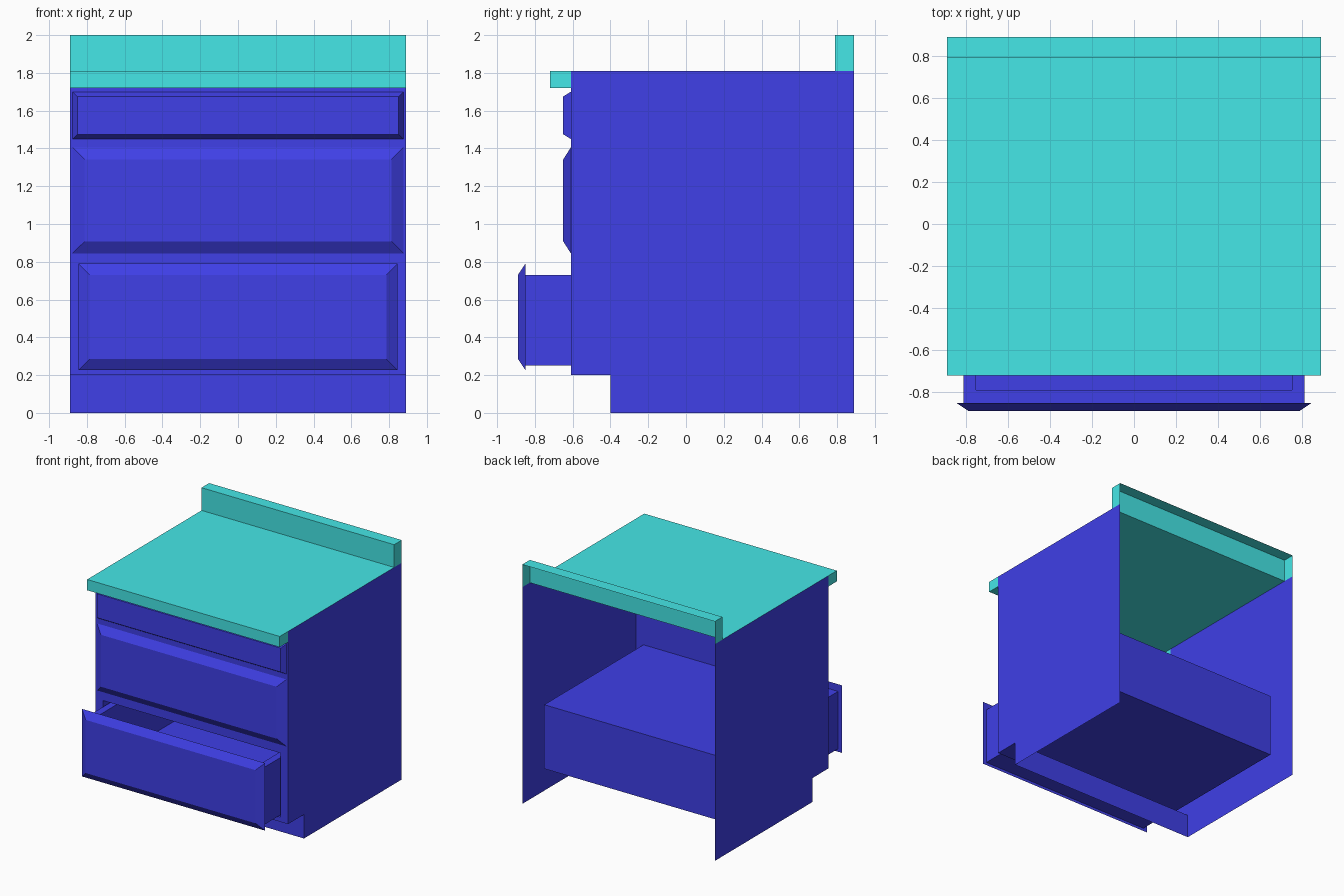
import bpy

if "Cube" in bpy.data.objects:
    bpy.data.objects.remove(bpy.data.objects["Cube"])

W = 0.89  # half width of the cabinet


def material(name, rgb):
    m = bpy.data.materials.new(name)
    m.diffuse_color = (*rgb, 1)
    m.use_nodes = True
    m.node_tree.nodes["Principled BSDF"].inputs["Base Color"].default_value = m.diffuse_color
    return m


BLUE = material("blue", (0.05, 0.05, 0.8))
TEAL = material("teal", (0.06, 0.8, 0.8))


def build(name, faces, mat):
    """Make a flat-shaded object from faces given as point lists, sharing equal points."""
    index, polys = {}, []
    for face in faces:
        polys.append([index.setdefault(p, len(index)) for p in face])
    mesh = bpy.data.meshes.new(name)
    mesh.from_pydata(list(index), [], polys)
    mesh.materials.append(mat)
    obj = bpy.data.objects.new(name, mesh)
    bpy.context.collection.objects.link(obj)
    return obj


def sweep(profile):
    """Strip of faces across the full width along a (y, z) profile."""
    return [[(-W, *a), (W, *a), (W, *b), (-W, *b)] for a, b in zip(profile, profile[1:])]


def ends(outline):
    """The same (y, z) outline on the right and left side."""
    return [[(W, *p) for p in outline], [(-W, *p) for p in reversed(outline)]]


def upright(y, hw, z0, z1):
    return [(-hw, y, z0), (hw, y, z0), (hw, y, z1), (-hw, y, z1)]


def level(z, hw, y0, y1):
    return [(-hw, y0, z), (hw, y0, z), (hw, y1, z), (-hw, y1, z)]


def bridge(rings, start=True, end=True):
    """Join rectangles in order, with optional caps."""
    faces = []
    for a, b in zip(rings, rings[1:]):
        faces += [[a[i], a[(i + 1) % 4], b[(i + 1) % 4], b[i]] for i in range(4)]
    if start:
        faces.append(rings[0][::-1])
    if end:
        faces.append(rings[-1])
    return faces


# Side panels with the toe notch, open at the back
build("side_panels", ends([(-0.40, 0), (0.89, 0), (0.89, 1.81), (-0.61, 1.81),
                           (-0.61, 0.2), (-0.40, 0.2)]), BLUE)

# Toe kick and the underside in front of it
build("toe_kick", [f[::1] for f in sweep([(-0.40, 0), (-0.40, 0.2), (-0.61, 0.2)])], BLUE)

# Cabinet front with the housing of the open drawer behind it
build("front_and_housing",
      bridge([upright(-0.61, W, 0.2, 1.72), upright(-0.61, 0.82, 0.24, 0.775),
              upright(0.70, 0.82, 0.24, 0.775)], start=False), BLUE)

# Worktop with front lip and raised rear edge
build("worktop",
      sweep([(-0.61, 1.72), (-0.72, 1.72), (-0.72, 1.81), (0.79, 1.81), (0.79, 2.0), (0.89, 2.0)])
      + ends([(-0.72, 1.72), (-0.61, 1.72), (-0.61, 1.81), (-0.72, 1.81)])
      + ends([(0.79, 1.81), (0.89, 1.81), (0.89, 2.0), (0.79, 2.0)]), TEAL)

# Bevelled drawer fronts: back y, half width, bottom, top, bevel
for name, y, hw, z0, z1, b in (("top_drawer_front", -0.61, 0.875, 1.45, 1.70, 0.025),
                               ("middle_drawer_front", -0.61, 0.875, 0.845, 1.405, 0.063),
                               ("bottom_drawer_front", -0.85, 0.845, 0.226, 0.79, 0.06)):
    build(name, bridge([upright(y, hw, z0, z1),
                        upright(y - 0.04, hw - b, z0 + b, z1 - b)]), BLUE)

# Hollow body of the pulled-out drawer
build("bottom_drawer_box",
      bridge([level(0.25, 0.81, -0.85, 0.45), level(0.73, 0.81, -0.85, 0.45),
              level(0.73, 0.75, -0.79, 0.39), level(0.30, 0.75, -0.79, 0.39)]), BLUE)
